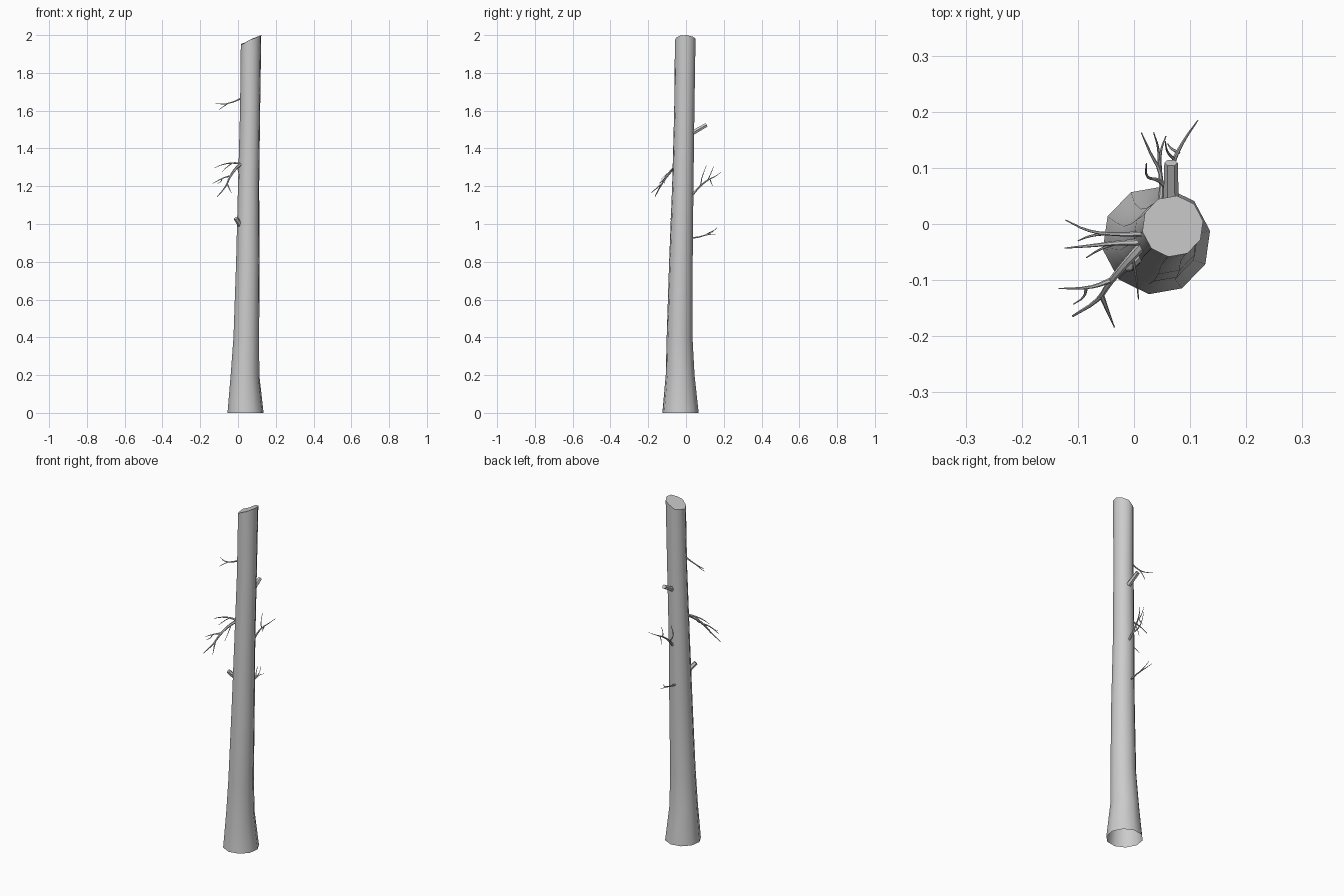
import bpy, bmesh, math

SIDES = 10


def finish(obj):
    bpy.ops.object.select_all(action='DESELECT')
    obj.select_set(True)
    bpy.context.view_layer.objects.active = obj
    if obj.type == 'CURVE':
        bpy.ops.object.convert(target='MESH')
    bpy.ops.object.shade_smooth_by_angle(angle=math.radians(50))


# Trunk: ten-sided rings (z, centre x, centre y, radius), open base
rings = [(0, .04, -.029, .097), (.2, .037, -.031, .077), (.4, .044, -.034, .069),
         (.8, .052, -.027, .063), (1.2, .056, -.017, .057), (1.6, .064, -.009, .054),
         (1.975, .069, -.004, .055)]
jag = [.001, 0, .004, -.004, .003, -.003, -.003, .003, .0, .002]
bm = bmesh.new()
loops = []
for n, (z, cx, cy, r) in enumerate(rings):
    loop = []
    for i in range(SIDES):
        a = math.radians(10) + math.tau * i / SIDES
        slope = .024 * math.cos(a) + jag[i] if n == len(rings) - 1 else 0
        loop.append(bm.verts.new((cx + r * math.cos(a), cy + r * math.sin(a), z + slope)))
    loops.append(loop)
for lo, hi in zip(loops, loops[1:]):
    for i in range(SIDES):
        j = (i + 1) % SIDES
        bm.faces.new((lo[i], lo[j], hi[j], hi[i]))
# Broken sloping top
bm.faces.new(loops[-1])
mesh = bpy.data.meshes.new("trunk")
bm.to_mesh(mesh)
bm.free()
trunk = bpy.data.objects.new("trunk", mesh)
bpy.context.collection.objects.link(trunk)
finish(trunk)


def branch(name, strands):
    """Strands are (start radius, end radius, points), joined in one object."""
    cu = bpy.data.curves.new(name, 'CURVE')
    cu.dimensions = '3D'
    cu.bevel_depth = 1
    cu.bevel_resolution = 1
    cu.resolution_u = 3
    cu.use_fill_caps = True
    for r0, r1, pts in strands:
        s = cu.splines.new('BEZIER')
        s.bezier_points.add(len(pts) - 1)
        for i, (p, co) in enumerate(zip(s.bezier_points, pts)):
            p.co = co
            p.handle_left_type = p.handle_right_type = 'AUTO'
            p.radius = r0 + (r1 - r0) * i / (len(pts) - 1)
    ob = bpy.data.objects.new(name, cu)
    bpy.context.collection.objects.link(ob)
    finish(ob)


# Upper left twig
branch("upper_left_twig", [
    (.005, .001, [(.02, -.017, 1.667), (-.03, -.018, 1.645), (-.08, -.012, 1.635), (-.122, .007, 1.641)]),
    (.003, .001, [(-.05, -.017, 1.64), (-.08, -.022, 1.62), (-.1, -.03, 1.605)])])

# Large drooping front-left branch
branch("front_left_branch", [
    (.009, .002, [(.02, -.033, 1.32), (-.01, -.065, 1.295), (-.042, -.103, 1.25),
                  (-.065, -.135, 1.2), (-.109, -.164, 1.145)]),
    (.005, .001, [(-.058, -.127, 1.215), (-.047, -.155, 1.19), (-.035, -.184, 1.165)]),
    (.005, .001, [(-.038, -.099, 1.255), (-.075, -.112, 1.245), (-.134, -.115, 1.215)]),
    (.003, .001, [(-.085, -.114, 1.24), (-.09, -.13, 1.225), (-.108, -.143, 1.215)]),
    (.003, .001, [(-.003, -.058, 1.3), (.004, -.095, 1.27), (.008, -.134, 1.235)])])
branch("left_twig", [
    (.006, .001, [(.015, -.032, 1.32), (-.03, -.034, 1.323), (-.08, -.039, 1.315), (-.124, -.043, 1.298)]),
    (.003, .001, [(-.03, -.034, 1.323), (-.06, -.045, 1.3), (-.085, -.06, 1.275)])])

# Back twigs
branch("back_branch", [
    (.007, .001, [(.062, .03, 1.15), (.063, .075, 1.2), (.072, .115, 1.232),
                  (.09, .15, 1.25), (.114, .185, 1.273)]),
    (.005, .001, [(.062, .06, 1.185), (.045, .077, 1.205), (.025, .083, 1.24), (.022, .108, 1.31)]),
    (.003, .001, [(.072, .115, 1.232), (.06, .128, 1.26), (.056, .147, 1.305)]),
    (.003, .001, [(.08, .127, 1.238), (.066, .135, 1.215), (.06, .143, 1.2)])])
branch("lower_back_twig", [
    (.005, .001, [(.047, .03, .925), (.047, .09, .937), (.03, .125, .955), (.013, .163, .975)]),
    (.003, .001, [(.047, .09, .937), (.048, .13, .945), (.057, .157, .945)]),
    (.003, .001, [(.045, .1, .94), (.043, .135, .955), (.035, .163, .98)])])

# Broken stubs
branch("back_stub", [(.014, .012, [(.066, .03, 1.48), (.066, .109, 1.525)])])
branch("front_left_stub", [(.014, .012, [(.016, -.045, .99), (-.012, -.073, 1.03)])])
